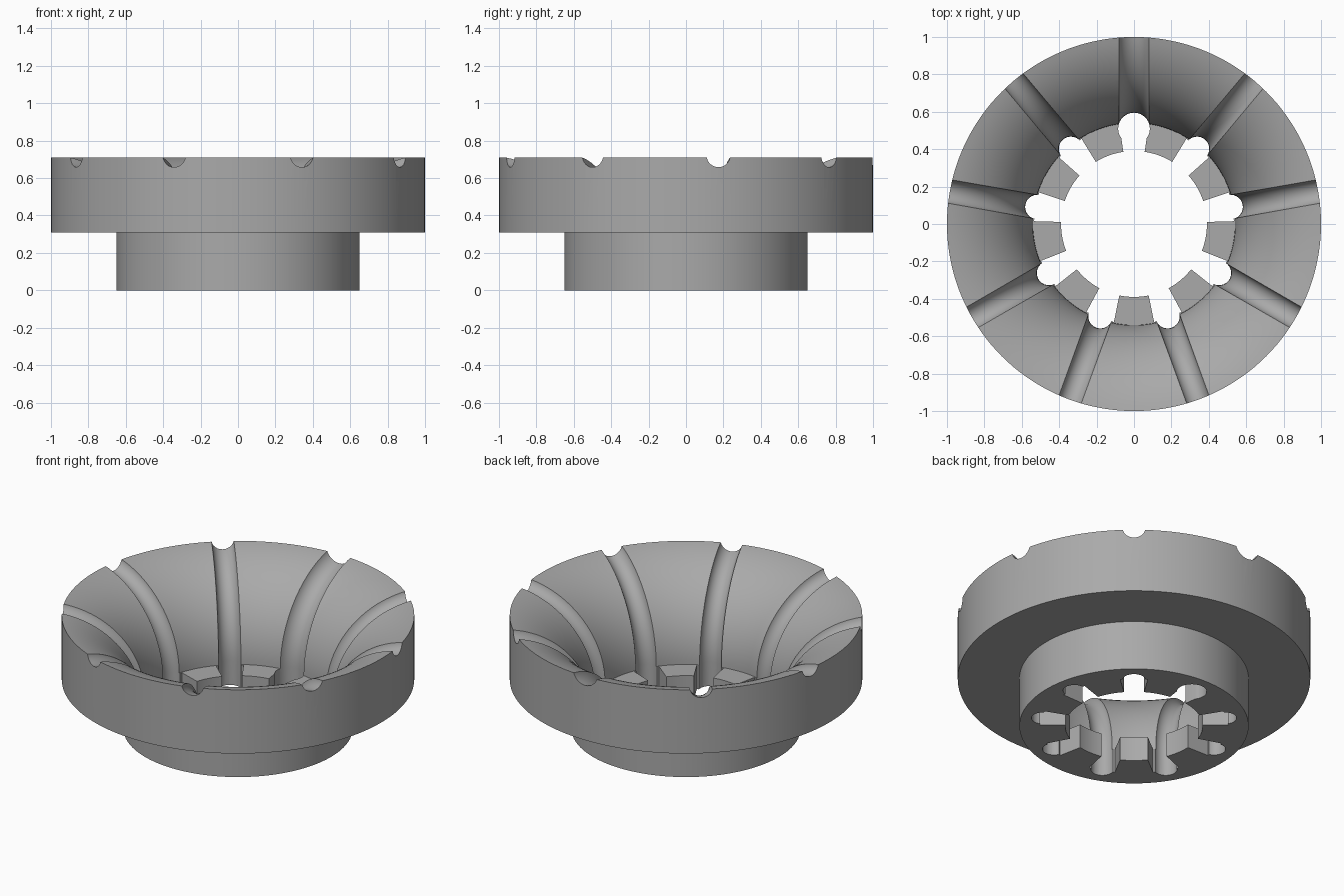
import bpy, bmesh, math
from mathutils import Vector, Matrix

cube = bpy.data.objects.get("Cube")
if cube:
    bpy.data.objects.remove(cube, do_unlink=True)

# Sizes of the flared funnel: the wall is an arc about (ARC_R, ARC_Z)
ARC_R, ARC_Z, FLARE = 1.11, 0.15, 0.57
RIM, FOOT, LEDGE, STEP = 1.0, 0.65, 0.39, 0.31
COUNT = 9

grey = bpy.data.materials.new("plain_grey")
grey.use_nodes = True
grey.diffuse_color = (0.4, 0.4, 0.4, 1)
grey.node_tree.nodes["Principled BSDF"].inputs["Base Color"].default_value = (0.4, 0.4, 0.4, 1)


def finish(bm, name):
    bmesh.ops.recalc_face_normals(bm, faces=bm.faces)
    mesh = bpy.data.meshes.new(name)
    bm.to_mesh(mesh)
    bm.free()
    mesh.materials.append(grey)
    obj = bpy.data.objects.new(name, mesh)
    bpy.context.collection.objects.link(obj)
    return obj


def bridge(bm, a, b):
    for i in range(len(a)):
        j = (i + 1) % len(a)
        bm.faces.new((a[i], a[j], b[j], b[i]))


def arc(radius, steps):
    """Points along the flare, from the ledge up to the rim radius."""
    end = math.acos((ARC_R - RIM) / radius)
    return [(ARC_R - radius * math.cos(end * i / steps),
             ARC_Z + radius * math.sin(end * i / steps)) for i in range(steps + 1)]


def lathe(name, profile, segments):
    bm = bmesh.new()
    rings = []
    for k in range(segments):
        t = math.tau * k / segments
        rings.append([bm.verts.new((r * math.cos(t), r * math.sin(t), z)) for r, z in profile])
    for k in range(segments):
        bridge(bm, rings[k], rings[(k + 1) % segments])
    return finish(bm, name)


def add_tube(bm, radius, flare, angle, sides=28):
    """Round groove cutter: straight up through the floor, then along the flare."""
    path = [Vector((r, 0, z)) for r, z in arc(flare, 24)]
    path = [Vector((path[0].x, 0, -0.1))] + path
    path.append(path[-1] + (path[-1] - path[-2]).normalized() * 0.2)
    turn = Matrix.Rotation(angle, 3, 'Z')
    rings = []
    for i, p in enumerate(path):
        along = (path[min(i + 1, len(path) - 1)] - path[max(i - 1, 0)]).normalized()
        if i <= 1:
            along = Vector((0, 0, 1))
        side = Vector((0, 1, 0))
        out = side.cross(along)
        rings.append([bm.verts.new(turn @ (p + radius * (
            side * math.cos(math.tau * s / sides) + out * math.sin(math.tau * s / sides))))
            for s in range(sides)])
    for a, b in zip(rings, rings[1:]):
        bridge(bm, a, b)
    bm.faces.new(rings[0])
    bm.faces.new(rings[-1])


def add_wedge(bm, angle, half, inner, outer, low, high):
    """Radial slot cutter between two ledge tabs."""
    rings = []
    for z in (low, high):
        rings.append([bm.verts.new((r * math.cos(angle + t), r * math.sin(angle + t), z))
                      for r, t in ((inner, -half), (outer, -half), (outer, half), (inner, half))])
    bridge(bm, *rings)
    bm.faces.new(rings[0])
    bm.faces.new(rings[1])


def cut(body, cutter):
    cutter.hide_render = True
    mod = body.modifiers.new("cut", 'BOOLEAN')
    mod.operation, mod.solver, mod.object = 'DIFFERENCE', 'EXACT', cutter
    bpy.ops.object.modifier_apply(modifier=mod.name)
    bpy.data.objects.remove(cutter, do_unlink=True)


# Stepped funnel body with an inner ledge
wall = arc(FLARE, 28)
profile = [(LEDGE, 0), (FOOT, 0), (FOOT, STEP), (RIM, STEP)] + wall[::-1] + [(LEDGE, ARC_Z)]
body = lathe("flared_ring", profile, 144)
bpy.context.view_layer.objects.active = body
body.select_set(True)

# Nine grooves, the rear one wider, and the slots that split the ledge into tabs
grooves, slots = bmesh.new(), bmesh.new()
for k in range(COUNT):
    angle = math.pi / 2 + math.tau * k / COUNT
    add_tube(grooves, *((0.085, 0.6) if k == 0 else (0.065, 0.585)), angle)
    add_wedge(slots, angle, math.radians(8.4), 0.3, 0.535, -0.1, 0.25)
cut(body, finish(grooves, "groove_cutter"))
cut(body, finish(slots, "slot_cutter"))

bpy.ops.object.shade_smooth_by_angle(angle=math.radians(30))
